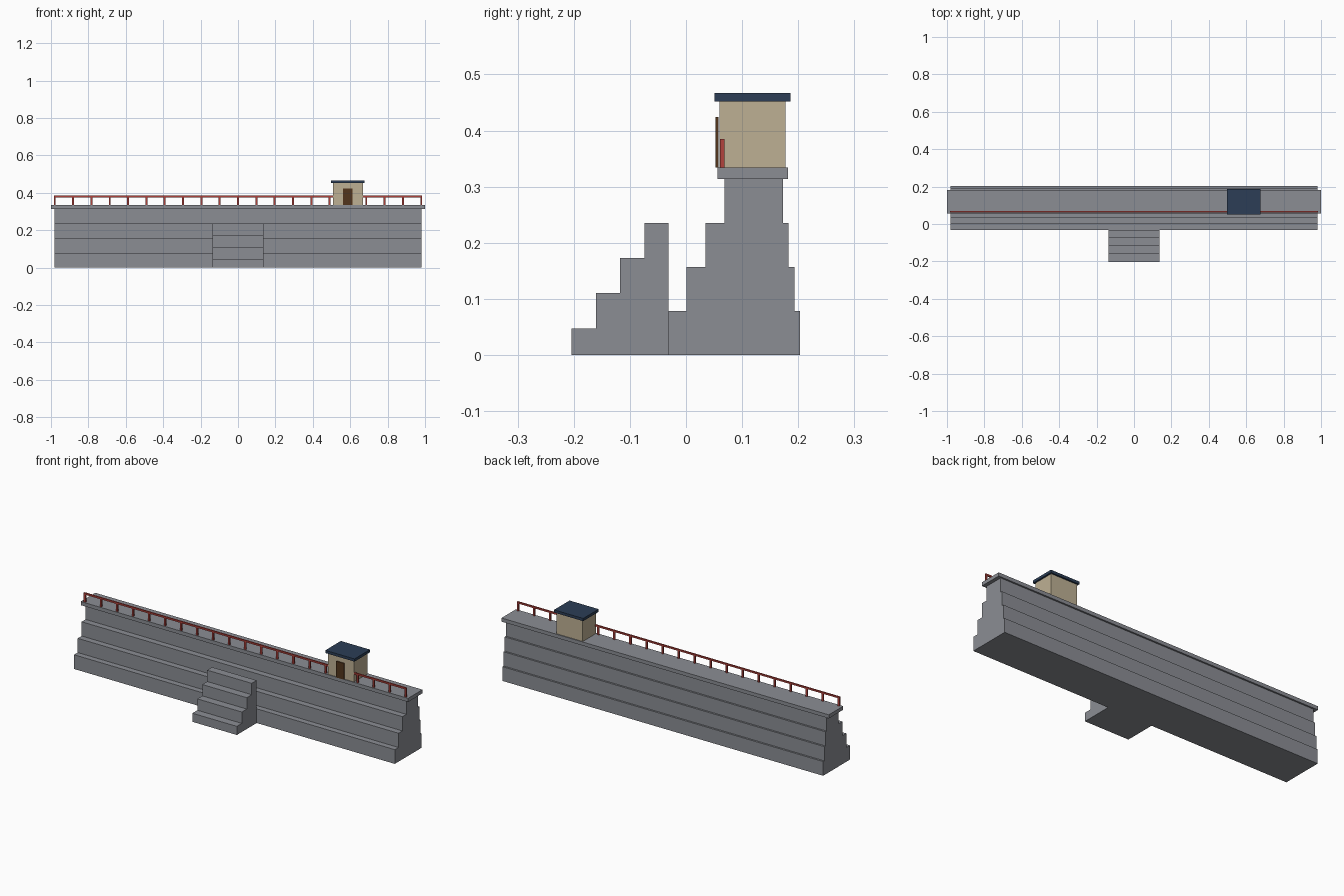
import bpy, bmesh

if "Cube" in bpy.data.objects:
    bpy.data.objects.remove(bpy.data.objects["Cube"])


def mat(name, rgb):
    m = bpy.data.materials.new(name)
    m.diffuse_color = (*rgb, 1)
    m.use_nodes = True
    m.node_tree.nodes["Principled BSDF"].inputs["Base Color"].default_value = m.diffuse_color
    return m


STONE = mat("grey stone", (0.258, 0.268, 0.296))
RED = mat("red paint", (0.45, 0.055, 0.045))
BEIGE = mat("beige plaster", (0.515, 0.434, 0.296))
BLUE = mat("navy roof", (0.025, 0.048, 0.093))
BROWN = mat("brown wood", (0.085, 0.036, 0.012))


def finish(name, bm, material):
    bmesh.ops.recalc_face_normals(bm, faces=bm.faces)
    me = bpy.data.meshes.new(name)
    bm.to_mesh(me)
    bm.free()
    me.materials.append(material)
    ob = bpy.data.objects.new(name, me)
    bpy.context.collection.objects.link(ob)
    return ob


def add_box(bm, x0, x1, y0, y1, z0, z1):
    vs = bmesh.ops.create_cube(bm, size=1)["verts"]
    for v in vs:
        v.co.x = x1 if v.co.x > 0 else x0
        v.co.y = y1 if v.co.y > 0 else y0
        v.co.z = z1 if v.co.z > 0 else z0


def box(name, material, *dims):
    bm = bmesh.new()
    add_box(bm, *dims)
    return finish(name, bm, material)


# Stepped wall tiers
TIER = 0.0785
for i, (y0, y1) in enumerate([(-0.031, 0.203), (0.001, 0.193),
                              (0.035, 0.183), (0.069, 0.173)]):
    box(f"wall_tier_{i + 1}", STONE, -0.98, 0.98, y0, y1, i * TIER, (i + 1) * TIER)

# Walkway slab on top
box("walkway_slab", STONE, -1, 1, 0.056, 0.182, 4 * TIER, 0.334)

# Staircase: side profile extruded across x
prof = [(-0.031, 0.0), (-0.204, 0.0)]
for i in range(4):
    z = 0.0475 + 0.0627 * i
    prof += [(-0.204 + 0.04325 * i, z), (-0.204 + 0.04325 * (i + 1), z)]
bm = bmesh.new()
face = bm.faces.new([bm.verts.new((-0.136, y, z)) for y, z in prof])
ext = bmesh.ops.extrude_face_region(bm, geom=[face])["geom"]
for v in ext:
    if isinstance(v, bmesh.types.BMVert):
        v.co.x = 0.136
finish("staircase", bm, STONE)

# Railing: posts and top bar
bm = bmesh.new()
for i in range(21):
    x = -0.98 + 0.098 * i
    add_box(bm, x - 0.005, x + 0.005, 0.0605, 0.0685, 0.334, 0.376)
finish("railing_posts", bm, RED)
box("railing_bar", RED, -0.985, 0.985, 0.0605, 0.0685, 0.376, 0.385)

# Guard hut
box("hut_walls", BEIGE, 0.507, 0.667, 0.060, 0.177, 0.334, 0.452)
box("hut_roof", BLUE, 0.498, 0.676, 0.051, 0.186, 0.452, 0.467)
box("hut_door", BROWN, 0.562, 0.611, 0.0525, 0.0575, 0.334, 0.424)
